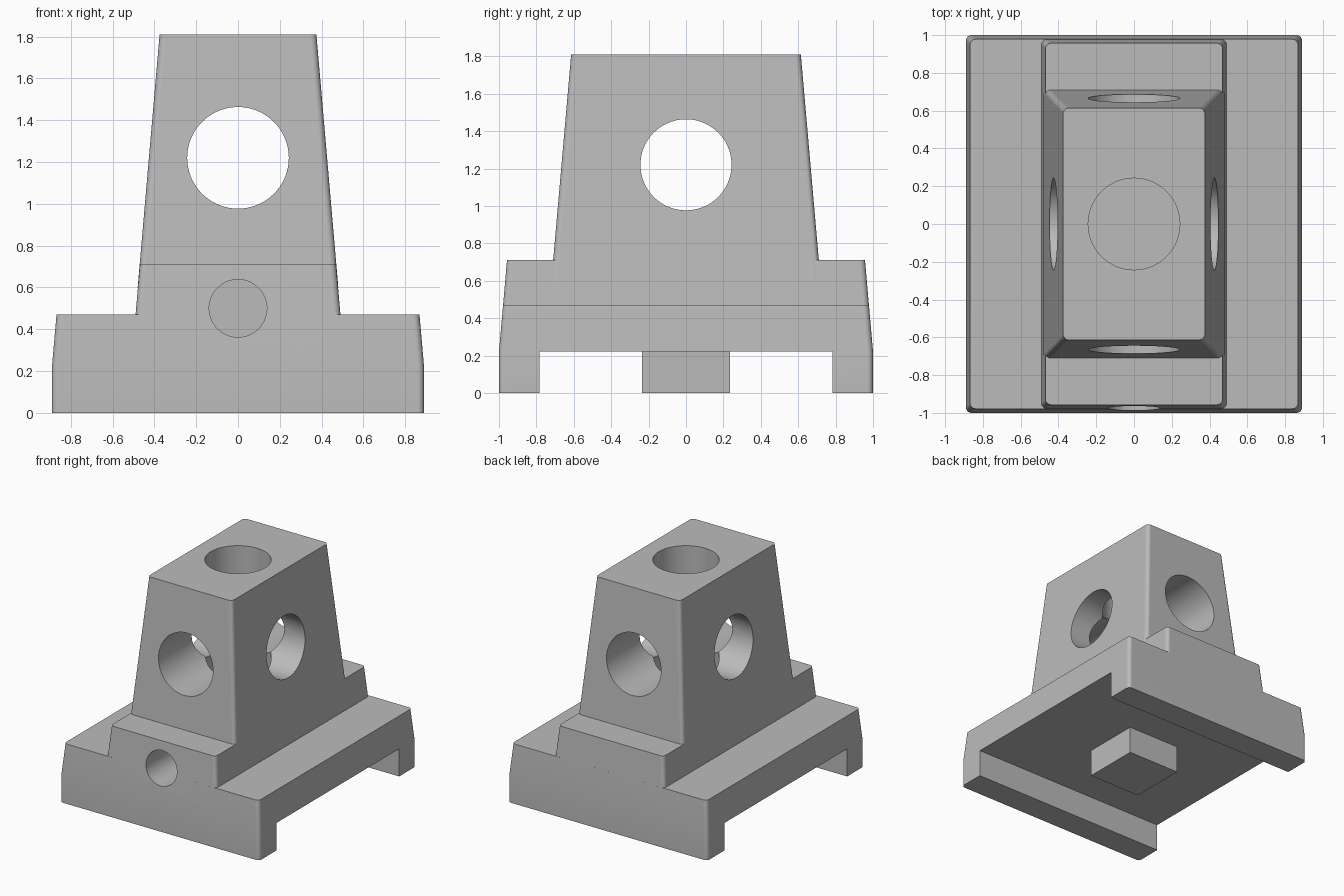
import bpy
import bmesh
import math

cube = bpy.data.objects.get("Cube")
if cube:
    bpy.data.objects.remove(cube, do_unlink=True)

TAPER = math.tan(math.radians(5))
FILLET = 0.03

grey = bpy.data.materials.new("plain grey")
grey.use_nodes = True
grey.diffuse_color = (0.5, 0.5, 0.5, 1)
grey.node_tree.nodes["Principled BSDF"].inputs["Base Color"].default_value = (0.5, 0.5, 0.5, 1)


def finish(name, bm):
    bmesh.ops.recalc_face_normals(bm, faces=bm.faces)
    mesh = bpy.data.meshes.new(name)
    bm.to_mesh(mesh)
    bm.free()
    obj = bpy.data.objects.new(name, mesh)
    bpy.context.collection.objects.link(obj)
    mesh.materials.append(grey)
    return obj


def rounded_loft(name, levels, radius=FILLET, steps=6):
    """Stack of rounded rectangles: levels are (half x, half y, z)."""
    bm = bmesh.new()
    rings = []
    for hx, hy, z in levels:
        ring = []
        for quarter, (sx, sy) in enumerate([(1, 1), (-1, 1), (-1, -1), (1, -1)]):
            for i in range(steps + 1):
                a = math.pi / 2 * (quarter + i / steps)
                ring.append(bm.verts.new((sx * (hx - radius) + radius * math.cos(a),
                                          sy * (hy - radius) + radius * math.sin(a), z)))
        rings.append(ring)
    for low, high in zip(rings, rings[1:]):
        for i in range(len(low)):
            j = (i + 1) % len(low)
            bm.faces.new((low[i], low[j], high[j], high[i]))
    bm.faces.new(rings[0])
    bm.faces.new(rings[-1])
    return finish(name, bm)


def box(name, hx, hy, z0, z1):
    bm = bmesh.new()
    bmesh.ops.create_cube(bm, size=1)
    for v in bm.verts:
        v.co = (v.co.x * 2 * hx, v.co.y * 2 * hy, z0 + (v.co.z + 0.5) * (z1 - z0))
    return finish(name, bm)


def bore(name, radius, length, centre, rotation=(0, 0, 0)):
    bm = bmesh.new()
    bmesh.ops.create_cone(bm, cap_ends=True, segments=72, radius1=radius,
                          radius2=radius, depth=length)
    obj = finish(name, bm)
    obj.location = centre
    obj.rotation_euler = rotation
    obj.hide_render = True
    return obj


def combine(target, other, operation):
    bpy.context.view_layer.update()
    bpy.context.view_layer.objects.active = target
    mod = target.modifiers.new(operation.lower(), 'BOOLEAN')
    mod.operation = operation
    mod.solver = 'EXACT'
    mod.object = other
    bpy.ops.object.modifier_apply(modifier=mod.name)
    bpy.data.objects.remove(other, do_unlink=True)


# Base plate with a wide channel between two end rails
body = rounded_loft("clamp_body", [(0.89, 1.0, 0), (0.89, 1.0, 0.22),
                                   (0.89 - 0.25 * TAPER, 1.0 - 0.25 * TAPER, 0.47)])
combine(body, box("channel_cutter", 1.2, 0.783, -0.2, 0.222), 'DIFFERENCE')

# Central raised step and tapered tower
step_x = 0.49
combine(body, rounded_loft("step", [
    (step_x + 0.07 * TAPER, 0.978 + 0.07 * TAPER, 0.40),
    (step_x - 0.24 * TAPER, 0.978 - 0.24 * TAPER, 0.712)]), 'UNION')
combine(body, rounded_loft("tower", [
    (0.375 + 1.21 * TAPER - 0.001, 0.614 + 1.21 * TAPER, 0.60),
    (0.375, 0.614, 1.81)]), 'UNION')

# Crossing bores, blind bore from the top, small blind bore in the front
combine(body, bore("front_bore", 0.243, 3, (0, 0, 1.22), (math.pi / 2, 0, 0)), 'DIFFERENCE')
combine(body, bore("side_bore", 0.2435, 3, (0, 0, 1.22), (0, math.pi / 2, 0)), 'DIFFERENCE')
combine(body, bore("top_bore", 0.2425, 1.4, (0, 0, 1.42)), 'DIFFERENCE')
combine(body, bore("screw_bore", 0.138, 0.8, (0, -0.9, 0.5), (math.pi / 2, 0, 0)), 'DIFFERENCE')

# Square locating peg under the plate
peg = box("locating_peg", 0.235, 0.235, 0, 0.25)
combine(body, peg, 'UNION')

body.data.materials.clear()
body.data.materials.append(grey)
for poly in body.data.polygons:
    poly.material_index = 0

# Smooth bores and fillets, crisp edges elsewhere
bpy.ops.object.select_all(action='DESELECT')
body.select_set(True)
bpy.context.view_layer.objects.active = body
bpy.ops.object.shade_smooth_by_angle(angle=math.radians(30))
weighted = body.modifiers.new("weighted normals", 'WEIGHTED_NORMAL')
weighted.keep_sharp = True
